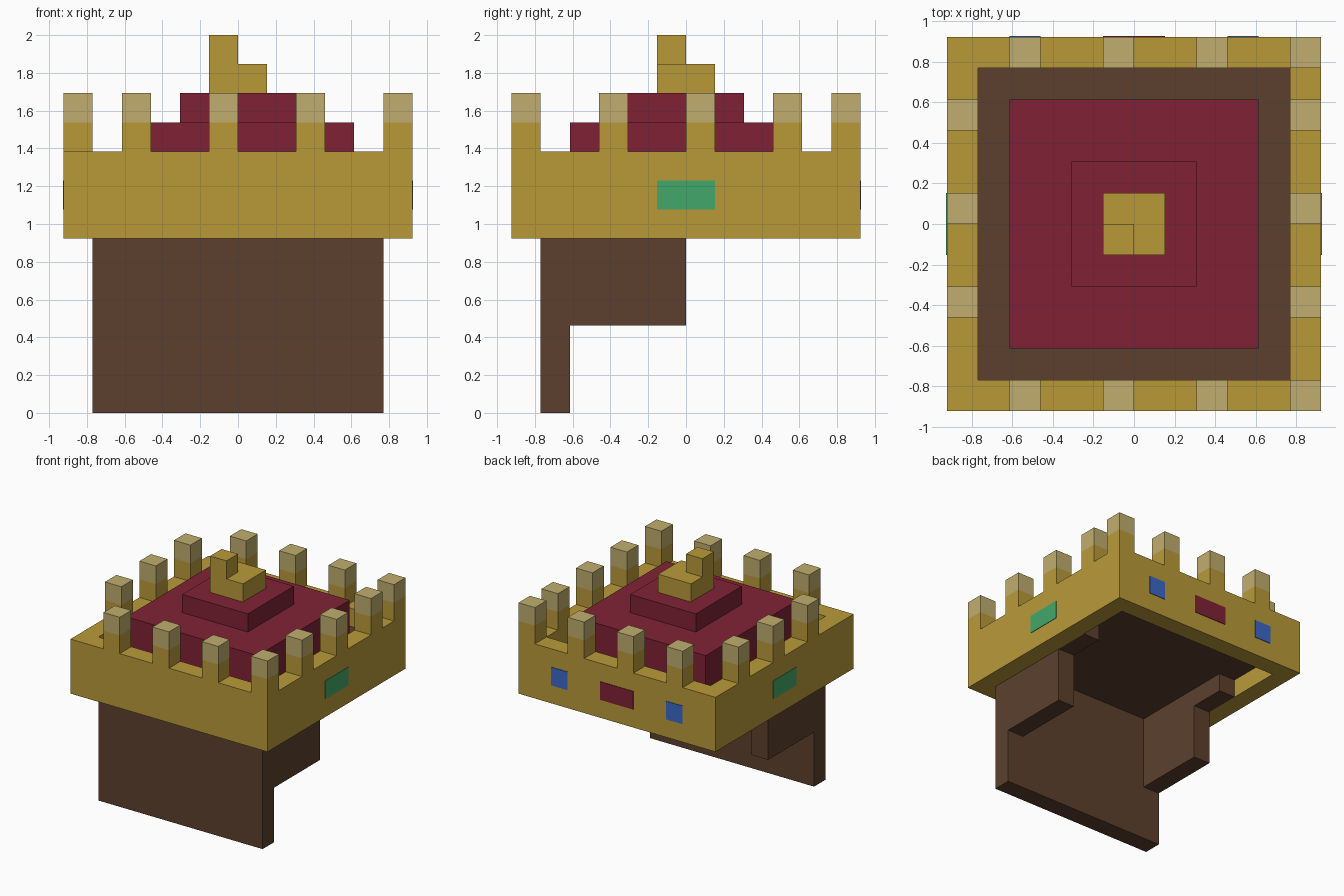
import bpy, bmesh

cube = bpy.data.objects.get("Cube")
if cube:
    bpy.data.objects.remove(cube, do_unlink=True)

U = 2 / 13          # grid cell: the model is 13 cells tall and 12 wide
PLATE = 0.03        # gem plate thickness in cells (under 0.005 units)


def material(name, rgb):
    lin = [((c / 255 + 0.055) / 1.055) ** 2.4 for c in rgb] + [1.0]
    m = bpy.data.materials.new(name)
    m.use_nodes = True
    m.diffuse_color = lin
    bsdf = m.node_tree.nodes["Principled BSDF"]
    bsdf.inputs["Base Color"].default_value = lin
    bsdf.inputs["Roughness"].default_value = 0.8
    return m


gold = material("gold", (185, 154, 57))
pale = material("pale gold", (192, 174, 110))
velvet = material("dark red", (128, 34, 53))
brown = material("brown", (92, 64, 46))
green = material("green gem", (66, 168, 106))
blue = material("blue gem", (60, 104, 200))


def finish(name, bm, mats):
    bmesh.ops.recalc_face_normals(bm, faces=bm.faces)
    bmesh.ops.scale(bm, vec=(U, U, U), verts=bm.verts)
    mesh = bpy.data.meshes.new(name)
    bm.to_mesh(mesh)
    bm.free()
    for m in mats:
        mesh.materials.append(m)
    ob = bpy.data.objects.new(name, mesh)
    bpy.context.collection.objects.link(ob)
    return ob


def add_box(bm, lo, hi, index=0):
    """Box between two corners given in grid cells."""
    verts = bmesh.ops.create_cube(bm, size=1)["verts"]
    for v in verts:
        v.co = [(a + b) / 2 + c * (b - a) for a, b, c in zip(lo, hi, v.co)]
    for f in {f for v in verts for f in v.link_faces}:
        f.material_index = index


def box(name, lo, hi, mat):
    bm = bmesh.new()
    add_box(bm, lo, hi)
    return finish(name, bm, [mat])


def extrude_profile(name, points, depth, mat):
    """Closed outline extruded along a vector."""
    bm = bmesh.new()
    face = bm.faces.new([bm.verts.new(p) for p in points])
    new = bmesh.ops.extrude_face_region(bm, geom=[face], use_keep_orig=True)
    moved = [g for g in new["geom"] if isinstance(g, bmesh.types.BMVert)]
    bmesh.ops.translate(bm, vec=depth, verts=moved)
    return finish(name, bm, [mat])


# Square gold band, open in the middle
bm = bmesh.new()
rings = [[bm.verts.new((sx * r, sy * r, z))
          for sx, sy in ((-1, -1), (1, -1), (1, 1), (-1, 1))]
         for r, z in ((6, 6), (6, 9), (5, 9), (5, 6))]
for k in range(4):
    a, b = rings[k], rings[(k + 1) % 4]
    for i in range(4):
        j = (i + 1) % 4
        bm.faces.new((a[i], a[j], b[j], b[i]))
finish("crown_band", bm, [gold])

# Battlements: gold posts with pale tips
spots = [(x, y) for y in (-6, 5) for x in (-4, -1, 2, 5)]
spots += [(x, y) for x in (-6, 5) for y in (-3, 0, 3)]
bm = bmesh.new()
for x, y in spots:
    add_box(bm, (x, y, 9), (x + 1, y + 1, 10), 0)
    add_box(bm, (x, y, 10), (x + 1, y + 1, 11), 1)
finish("battlements", bm, [gold, pale])

# Stepped cushion and its finial
box("cushion_base", (-4, -4, 8), (4, 4, 10), velvet)
box("cushion_top", (-2, -2, 10), (2, 2, 11), velvet)
box("finial_base", (-1, -1, 11), (1, 1, 12), gold)
box("finial_tip", (-1, -1, 12), (0, 0, 13), gold)

# Hair: cap inside the band, long panel and two stepped side panels
box("hair_cap", (-5, -5, 7), (5, 5, 8), brown)
box("hair_long_panel", (-5, -5, 0), (5, -4, 7), brown)
outline = [(-4, 3), (0, 3), (0, 6), (2, 6), (2, 7), (-4, 7)]
for side, x in (("left", 4), ("right", -5)):
    extrude_profile(f"hair_{side}_panel", [(x, y, z) for y, z in outline],
                    (1, 0, 0), brown)

# Gems: thin plates on the sides and the back of the band
box("left_gem", (6, -1, 7), (6 + PLATE, 1, 8), green)
box("right_gem", (-6 - PLATE, -1, 7), (-6, 1, 8), green)
box("back_centre_gem", (-1, 6, 7), (1, 6 + PLATE, 8), velvet)
for side, x in (("left", 3), ("right", -4)):
    box(f"back_{side}_gem", (x, 6, 7), (x + 1, 6 + PLATE, 8), blue)
